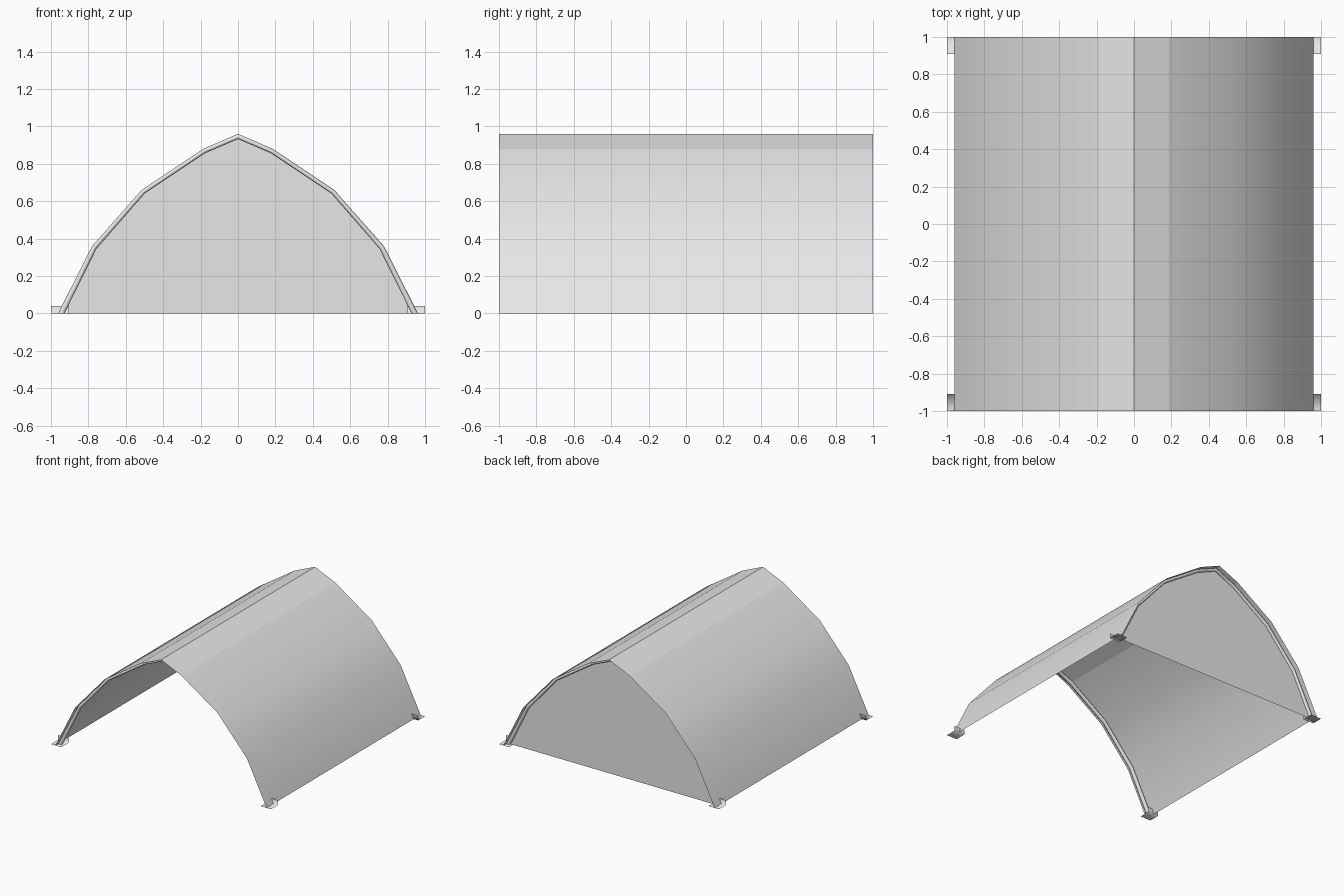
import bpy, bmesh, math
from mathutils import Vector

cube = bpy.data.objects.get("Cube")
if cube:
    bpy.data.objects.remove(cube, do_unlink=True)

canvas = bpy.data.materials.new("light_grey")
canvas.use_nodes = True
canvas.diffuse_color = (0.8, 0.8, 0.8, 1)
canvas.node_tree.nodes["Principled BSDF"].inputs["Base Color"].default_value = (0.8, 0.8, 0.8, 1)


def full_arch(half):
    """Mirror a half profile (foot to ridge) into a whole arch of x, z points."""
    return [Vector((-x, 0, z)) for x, z in half] + [Vector((x, 0, z)) for x, z in half[-2::-1]]


def finish(name, bm, fix_normals=False):
    if fix_normals:
        bmesh.ops.recalc_face_normals(bm, faces=bm.faces)
    mesh = bpy.data.meshes.new(name)
    bm.to_mesh(mesh)
    bm.free()
    mesh.materials.append(canvas)
    obj = bpy.data.objects.new(name, mesh)
    bpy.context.collection.objects.link(obj)
    return obj


outer = full_arch([(0.96, 0), (0.78, 0.36), (0.515, 0.66), (0.185, 0.88), (0, 0.96)])
inner = full_arch([(0.93, 0), (0.757, 0.345), (0.5, 0.64), (0.175, 0.857), (0, 0.932)])
RIB_Y = 0.95
END_Y = 1.0

# Cover sheet: soft lower panels, crisp ridge panels
bm = bmesh.new()
front = [bm.verts.new(p + Vector((0, -END_Y, 0))) for p in outer]
back = [bm.verts.new(p + Vector((0, END_Y, 0))) for p in outer]
for i in range(len(outer) - 1):
    face = bm.faces.new((front[i], front[i + 1], back[i + 1], back[i]))
    face.smooth = True
for a, b in zip(front[3:6], back[3:6]):
    bm.edges.get((a, b)).smooth = False
finish("cover", bm)


# Round arch ribs just under the cover at both ends
def make_rib(name, y, sides=8, half_width=0.017):
    bm = bmesh.new()
    rings = []
    for o, i in zip(outer, inner):
        mid, arm = (o + i) / 2, (o - i) / 2
        if o.z == 0:
            arm *= 1.15
        ring = []
        for k in range(sides):
            a = math.tau * k / sides
            ring.append(bm.verts.new(mid + arm * math.cos(a) + Vector((0, y + half_width * math.sin(a), 0))))
        rings.append(ring)
    for r, s in zip(rings, rings[1:]):
        for k in range(sides):
            n = (k + 1) % sides
            bm.faces.new((r[k], r[n], s[n], s[k])).smooth = True
    bm.faces.new(rings[0])
    bm.faces.new(rings[-1])
    finish(name, bm, True)


make_rib("front_rib", -RIB_Y)
make_rib("back_rib", RIB_Y)

# Closed back wall
bm = bmesh.new()
bm.faces.new([bm.verts.new((o + i) / 2 + Vector((0, RIB_Y, 0))) for o, i in zip(outer, inner)])
finish("back_wall", bm)


# Angle brackets under the four rib ends: ground plate plus upright tab
def make_foot(name, sx, sy):
    bm = bmesh.new()
    section = [(1.0, 0.0), (0.91, 0.0), (0.91, 0.04)]
    rows = [[bm.verts.new((sx * x, sy * y, z)) for y, z in section] for x in (0.905, 1.0)]
    for k in range(2):
        quad = [rows[0][k], rows[0][k + 1], rows[1][k + 1], rows[1][k]]
        face = bm.faces.new(quad if sx * sy < 0 else quad[::-1])
        face.smooth = True
    finish(name, bm)


for end, sy in (("front", -1), ("back", 1)):
    for side, sx in (("left", 1), ("right", -1)):
        make_foot(f"{end}_{side}_foot", sx, sy)
